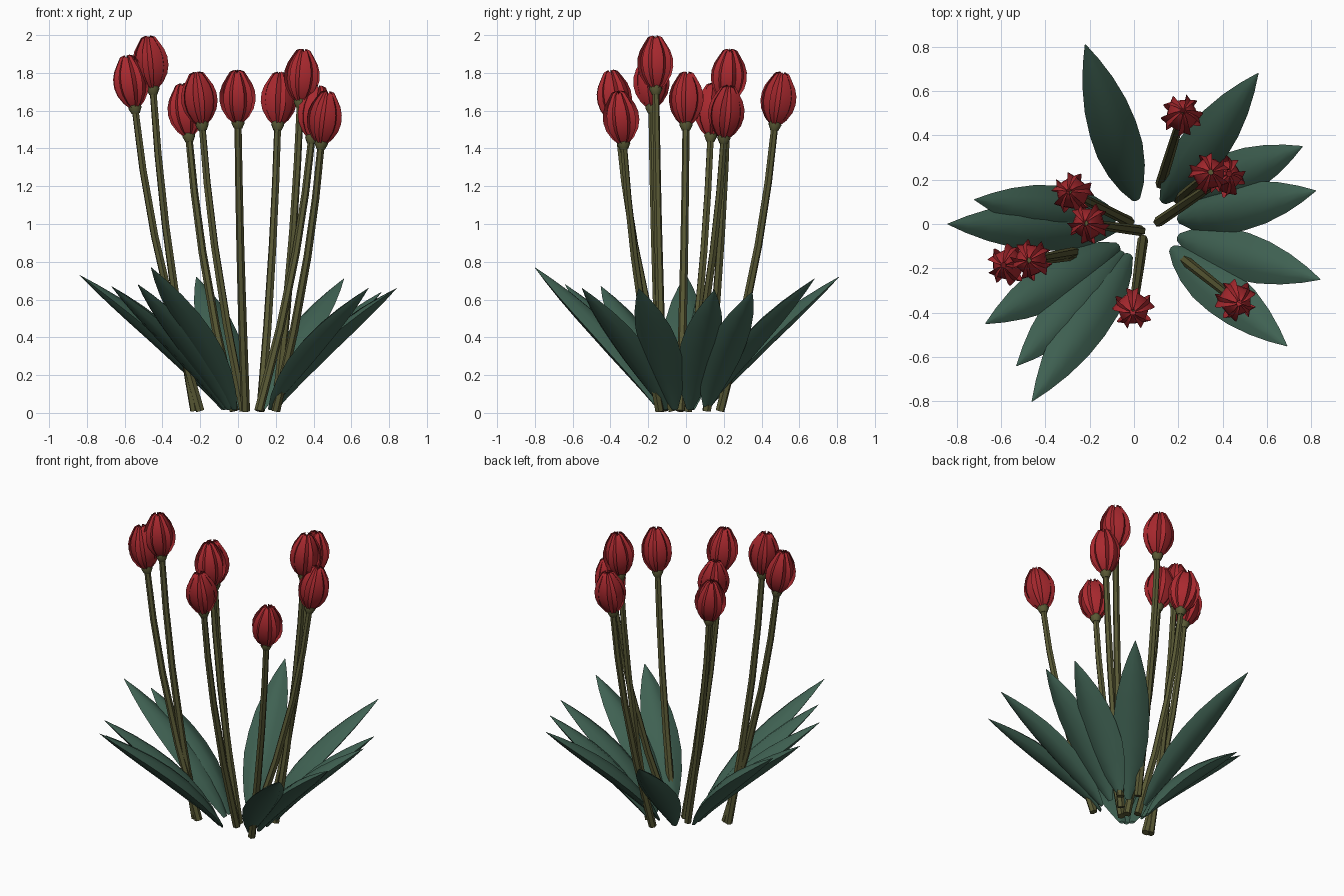
import bpy, bmesh, math
from mathutils import Vector, Matrix

if "Cube" in bpy.data.objects:
    bpy.data.objects.remove(bpy.data.objects["Cube"])


def material(name, col):
    m = bpy.data.materials.new(name)
    m.diffuse_color = (*col, 1)
    m.use_nodes = True
    m.node_tree.nodes["Principled BSDF"].inputs["Base Color"].default_value = m.diffuse_color
    return m


RED = material("petal_red", (0.40, 0.022, 0.028))
GREEN = material("leaf_green", (0.05, 0.12, 0.085))
OLIVE = material("stem_olive", (0.10, 0.10, 0.035))


def make(name, bm, mat, angle):
    me = bpy.data.meshes.new(name)
    bm.to_mesh(me)
    bm.free()
    me.materials.append(mat)
    ob = bpy.data.objects.new(name, me)
    bpy.context.collection.objects.link(ob)
    bpy.ops.object.select_all(action='DESELECT')
    ob.select_set(True)
    bpy.context.view_layer.objects.active = ob
    bpy.ops.object.shade_smooth_by_angle(angle=math.radians(angle))
    return ob


def skin(bm, rows, closed=False):
    """Quads between successive rows of points."""
    vs = [[bm.verts.new(p) for p in r] for r in rows]
    n = len(vs[0])
    for a, b in zip(vs, vs[1:]):
        for i in range(n if closed else n - 1):
            j = (i + 1) % n
            bm.faces.new((a[i], a[j], b[j], b[i]))
    if closed:
        bm.faces.new(vs[0][::-1])
        bm.faces.new(vs[-1])
    bmesh.ops.recalc_face_normals(bm, faces=bm.faces) if closed else None


def tube(bm, pts, radii, sides=6):
    rows = []
    for k, p in enumerate(pts):
        d = pts[min(k + 1, len(pts) - 1)] - pts[max(k - 1, 0)]
        q = d.to_track_quat('Z', 'Y')
        rows.append([p + q @ Vector((radii[k] * math.cos(a), radii[k] * math.sin(a), 0))
                     for a in [2 * math.pi * i / sides for i in range(sides)]])
    skin(bm, rows, True)


# Flowers: stem base x, y, then stem top x, y, z
FLOWERS = [
    (-0.20, -0.13, -0.545, -0.18, 1.61), (-0.23, -0.12, -0.45, -0.16, 1.71),
    (-0.02, 0.01, -0.26, 0.13, 1.46), (0.03, -0.03, -0.19, 0.00, 1.52),
    (0.04, -0.07, 0.00, -0.36, 1.53), (0.12, 0.18, 0.21, 0.47, 1.52),
    (0.20, 0.11, 0.33, 0.22, 1.64), (0.11, 0.01, 0.39, 0.20, 1.45),
    (0.20, -0.14, 0.44, -0.33, 1.42)]

# Bloom profile: height, outer radius
BLOOM = [(0.0, 0.022), (0.035, 0.058), (0.08, 0.085), (0.125, 0.096), (0.17, 0.094),
         (0.21, 0.081), (0.245, 0.060), (0.266, 0.038), (0.274, 0.015)]


def flower(i, bx, by, tx, ty, tz):
    base, top = Vector((bx, by, 0.01)), Vector((tx, ty, tz))
    pts = []
    for t, s in ((0, 0), (0.3, 0.40), (0.58, 0.70), (0.8, 0.88), (1, 1)):
        p = base.lerp(top, s)
        p.z = base.z + (top.z - base.z) * t
        pts.append(p)
    # stem with the small swelling under the bloom
    d = (pts[-1] - pts[-2]).normalized()
    bm = bmesh.new()
    tube(bm, pts, [0.024, 0.023, 0.021, 0.020, 0.019])
    tube(bm, [top - d * 0.025, top + d * 0.005, top + d * 0.03], [0.022, 0.036, 0.030], 8)
    make(f"stem_{i}", bm, OLIVE, 50)
    # bloom of five nearly flat petals whose edges cross and stand out
    bm = bmesh.new()
    for k in range(5):
        rot = Matrix.Rotation(2 * math.pi * k / 5 + i * 0.7, 3, 'Z')
        rows = []
        for z, R in BLOOM:
            r, w = R * 0.60, R * 0.80
            rows.append([rot @ Vector((r + 0.10 * R * (1 - u * u), u * w,
                                       z + (0.014 * abs(u) if z > 0.26 else 0)))
                         for u in (-1, -0.5, 0, 0.5, 1)])
        skin(bm, rows)
    axis = (d + (top - base).normalized() * 0.5).normalized()
    q = Vector((0, 0, 1)).rotation_difference(axis)
    bmesh.ops.transform(bm, matrix=Matrix.Translation(top) @ q.to_matrix().to_4x4(),
                        verts=bm.verts)
    make(f"bloom_{i}", bm, RED, 40)


for i, f in enumerate(FLOWERS):
    flower(i + 1, *f)

# Leaves: base x, y, then tip x, y, z
LEAVES = [
    (0.01, 0.11, -0.22, 0.81, 0.72), (0.13, 0.10, 0.56, 0.68, 0.71),
    (0.20, 0.11, 0.76, 0.35, 0.64), (0.20, 0.02, 0.82, 0.15, 0.65),
    (0.20, -0.06, 0.84, -0.25, 0.66), (0.17, -0.11, 0.69, -0.55, 0.66),
    (-0.02, -0.14, -0.46, -0.80, 0.77), (-0.05, -0.13, -0.53, -0.64, 0.68),
    (-0.07, -0.10, -0.67, -0.45, 0.67), (-0.08, -0.02, -0.84, 0.00, 0.73),
    (-0.08, 0.03, -0.72, 0.11, 0.66)]

# Leaf outline: position along the leaf, half width
OUTLINE = [(0, 0.018), (0.1, 0.055), (0.22, 0.086), (0.36, 0.107), (0.5, 0.109),
           (0.64, 0.098), (0.78, 0.072), (0.9, 0.038), (1, 0.002)]


def leaf(i, bx, by, tx, ty, tz):
    a, b = Vector((bx, by, 0.02)), Vector((tx, ty, tz))
    d = (b - a).normalized()
    side = Vector((0, 0, 1)).cross(d).normalized()
    up = d.cross(side)
    # fleshy section: ridged upper face, rounded lower face
    section = [(-1, 0), (-0.5, 0.28), (0, 0.45), (0.5, 0.28), (1, 0),
               (0.6, -0.28), (0, -0.42), (-0.6, -0.28)]
    rows = []
    for t, w in OUTLINE:
        # the leaf rises steeply first, then arches outwards
        c = a.lerp(b, t) + up * 0.045 * math.sin(math.pi * t ** 0.8)
        rows.append([c + side * u * w + up * h * w for u, h in section])
    bm = bmesh.new()
    skin(bm, rows, True)
    make(f"leaf_{i}", bm, GREEN, 50)


for i, l in enumerate(LEAVES):
    leaf(i + 1, *l)
